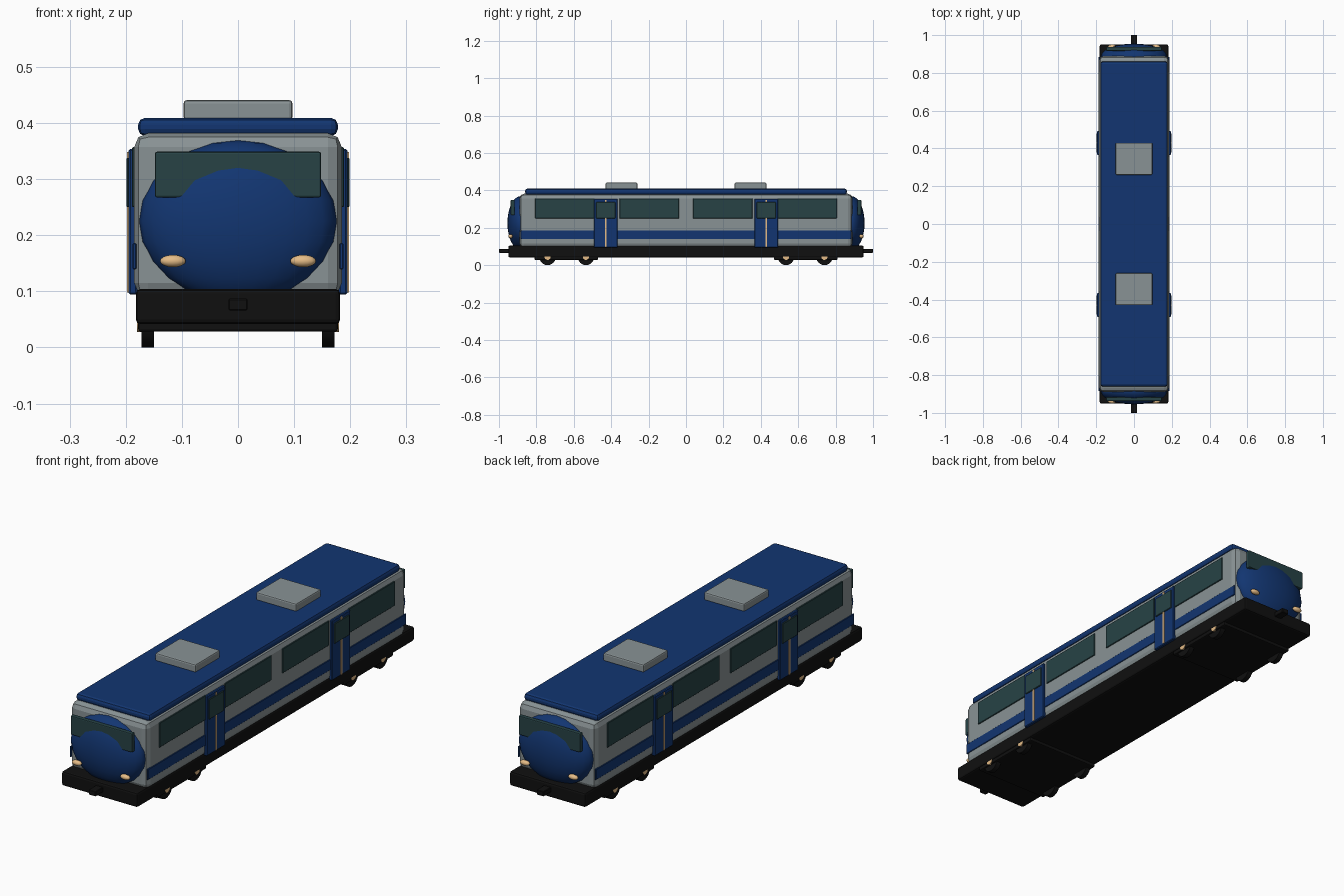
import bpy
import math

if "Cube" in bpy.data.objects:
    bpy.data.objects.remove(bpy.data.objects["Cube"])


def material(name, r, g, b):
    m = bpy.data.materials.new(name)
    m.diffuse_color = (r, g, b, 1)
    m.use_nodes = True
    m.node_tree.nodes["Principled BSDF"].inputs["Base Color"].default_value = m.diffuse_color
    return m


BLUE = material("deep blue", 0.006, 0.036, 0.165)
GREY = material("light grey", 0.25, 0.29, 0.30)
GLASS = material("dark teal glass", 0.02, 0.055, 0.06)
BLACK = material("black", 0.005, 0.005, 0.005)
TAN = material("warm tan", 0.78, 0.50, 0.24)


def finish(ob, name, mat):
    ob.name = name
    ob.data.materials.append(mat)
    return ob


def box(name, mat, x, y, z, bevel=0.0, segments=2):
    """Box from (min, max) ranges on each axis, with optional bevel."""
    bpy.ops.mesh.primitive_cube_add(
        size=1, location=[(a + b) / 2 for a, b in (x, y, z)])
    ob = bpy.context.object
    ob.scale = [abs(b - a) for a, b in (x, y, z)]
    bpy.ops.object.transform_apply(location=False, rotation=False, scale=True)
    if bevel:
        mod = ob.modifiers.new("bevel", "BEVEL")
        mod.width = bevel
        mod.segments = segments
    return finish(ob, name, mat)


def ellipsoid(name, mat, loc, radii, segments=24, rings=12):
    bpy.ops.mesh.primitive_uv_sphere_add(
        segments=segments, ring_count=rings, radius=1, location=loc)
    ob = bpy.context.object
    ob.scale = radii
    bpy.ops.object.transform_apply(location=False, rotation=False, scale=True)
    bpy.ops.object.shade_smooth()
    return finish(ob, name, mat)


def disc(name, mat, x, y, z, radius, sides):
    """Cylinder lying along x."""
    bpy.ops.mesh.primitive_cylinder_add(
        vertices=sides, radius=radius, depth=abs(x[1] - x[0]),
        location=((x[0] + x[1]) / 2, y, z), rotation=(0, math.pi / 2, 0))
    bpy.ops.object.shade_smooth_by_angle(angle=math.radians(35))
    return finish(bpy.context.object, name, mat)


def span(s, a, b):
    """Range mirrored to side s."""
    return (s * a, s * b) if s > 0 else (s * b, s * a)


# Main shell
box("body", GREY, (-0.185, 0.185), (-0.89, 0.89), (0.09, 0.382), 0.025, 2)
box("roof", BLUE, (-0.178, 0.178), (-0.86, 0.86), (0.377, 0.409), 0.012, 2)
box("underframe", BLACK, (-0.182, 0.182), (-0.95, 0.95), (0.042, 0.104), 0.008, 2)

# Both ends
for e, end in ((-1, "front"), (1, "rear")):
    ellipsoid(end + "_nose", BLUE, (0, e * 0.885, 0.225), (0.176, 0.07, 0.144))
    box(end + "_windshield", GLASS, (-0.148, 0.148), span(e, 0.917, 0.937),
        (0.267, 0.349), 0.004, 2)
    box(end + "_coupler", BLACK, (-0.017, 0.017), span(e, 0.9, 1.0),
        (0.066, 0.087), 0.002, 1)
    for s in (-1, 1):
        ellipsoid(end + "_headlight", TAN, (s * 0.116, e * 0.938, 0.154),
                  (0.023, 0.012, 0.011), 16, 8)
    # Roof unit and bogie
    box(end + "_roof_unit", GREY, (-0.097, 0.097), span(e, 0.26, 0.43),
        (0.405, 0.441), 0.006, 2)
    box(end + "_bogie", BLACK, (-0.178, 0.178), span(e, 0.47, 0.81),
        (0.028, 0.06), 0.005, 2)

    # Side parts repeated left and right
    for s in (-1, 1):
        for y in (0.535, 0.74):
            disc(end + "_wheel", BLACK, span(s, 0.15, 0.172), e * y, 0.0435, 0.0435, 24)
            disc(end + "_wheel_hub", TAN, span(s, 0.165, 0.18), e * y, 0.0435, 0.016, 16)
        for y0, y1 in ((0.037, 0.356), (0.488, 0.806)):
            box(end + "_side_window", GLASS, span(s, 0.181, 0.189), span(e, y0, y1),
                (0.25, 0.357), 0.002, 1)
        box(end + "_door", BLUE, span(s, 0.18, 0.195), span(e, 0.366, 0.492),
            (0.094, 0.354), 0.003, 1)
        box(end + "_door_window", GLASS, span(s, 0.192, 0.199), span(e, 0.378, 0.48),
            (0.25, 0.338), 0.002, 1)
        box(end + "_door_seam", TAN, span(s, 0.192, 0.198), span(e, 0.425, 0.433),
            (0.098, 0.348))

# Long side stripes
for s in (-1, 1):
    box("side_stripe", BLUE, span(s, 0.181, 0.188), (-0.885, 0.885),
        (0.139, 0.186), 0.002, 1)
